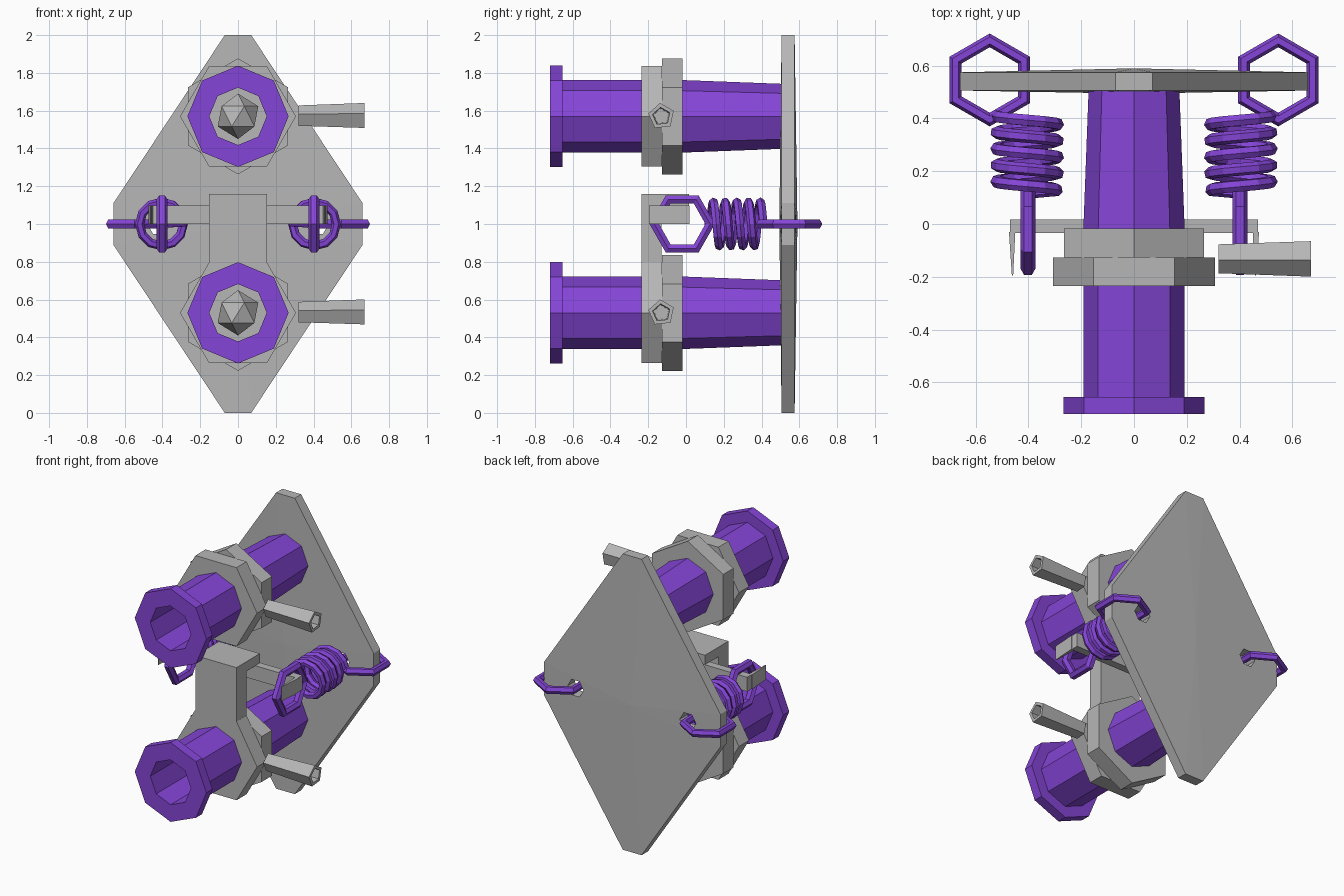
import bpy, bmesh
from math import sin, cos, pi, radians
from mathutils import Vector

cube = bpy.data.objects.get("Cube")
if cube:
    bpy.data.objects.remove(cube, do_unlink=True)


def make_material(name, rgb):
    m = bpy.data.materials.new(name)
    m.use_nodes = True
    m.diffuse_color = (*rgb, 1)
    m.node_tree.nodes["Principled BSDF"].inputs["Base Color"].default_value = (*rgb, 1)
    return m


GREY = make_material("light grey", (0.47, 0.47, 0.47))
PURPLE = make_material("purple", (0.235, 0.06, 0.68))


def finish(name, bm, mat):
    bmesh.ops.recalc_face_normals(bm, faces=bm.faces)
    mesh = bpy.data.meshes.new(name)
    bm.to_mesh(mesh)
    bm.free()
    mesh.materials.append(mat)
    ob = bpy.data.objects.new(name, mesh)
    bpy.context.collection.objects.link(ob)
    return ob


def lathe(name, mat, profile, sides, place, phase=0.0):
    """Spin a closed (radius, distance) profile; place maps (u, v, distance) to a point."""
    bm = bmesh.new()
    rings = []
    for r, d in profile:
        angles = [radians(phase) + 2 * pi * i / sides for i in range(sides)]
        rings.append([bm.verts.new(place(r * cos(a), r * sin(a), d)) for a in angles])
    for a, b in zip(rings, rings[1:] + rings[:1]):
        for i in range(sides):
            j = (i + 1) % sides
            bm.faces.new((a[i], a[j], b[j], b[i]))
    bmesh.ops.remove_doubles(bm, verts=bm.verts, dist=1e-5)
    return finish(name, bm, mat)


def prism(name, mat, outline, low, high, place):
    """Extrude a flat outline; place maps (u, v, height) to a point."""
    bm = bmesh.new()
    a = [bm.verts.new(place(u, v, low)) for u, v in outline]
    b = [bm.verts.new(place(u, v, high)) for u, v in outline]
    bm.faces.new(a)
    bm.faces.new(b)
    for i in range(len(a)):
        j = (i + 1) % len(a)
        bm.faces.new((a[i], a[j], b[j], b[i]))
    return finish(name, bm, mat)


def wire(name, points, radius, closed):
    """Bent wire following the points."""
    curve = bpy.data.curves.new(name, "CURVE")
    curve.dimensions = "3D"
    curve.bevel_depth = radius
    curve.bevel_resolution = 1
    curve.use_fill_caps = True
    spline = curve.splines.new("POLY")
    spline.points.add(len(points) - 1)
    for p, co in zip(spline.points, points):
        p.co = (*co, 1)
    spline.use_cyclic_u = closed
    spline.use_smooth = False
    temp = bpy.data.objects.new(name + "_path", curve)
    bpy.context.collection.objects.link(temp)
    bm = bmesh.new()
    bm.from_mesh(temp.to_mesh())
    temp.to_mesh_clear()
    bpy.data.objects.remove(temp, do_unlink=True)
    for f in bm.faces:
        f.smooth = False
        f.material_index = 0
    return finish(name, bm, PURPLE)


def cut(target, cutter):
    mod = target.modifiers.new("hole", "BOOLEAN")
    mod.object = cutter
    mod.solver = "EXACT"
    bpy.context.view_layer.objects.active = target
    bpy.ops.object.modifier_apply(modifier=mod.name)
    bpy.data.objects.remove(cutter, do_unlink=True)


# Two barrels with flanges, hex collars, inner balls and side handles
for level, zc in (("lower", 0.53), ("upper", 1.57)):
    def along_y(u, v, d, zc=zc):
        return (u, d, zc + v)

    def along_x(u, v, d, zc=zc):
        return (d, u - 0.13, zc + v)

    lathe(level + "_barrel", PURPLE,
          [(0.152, -0.72), (0.268, -0.72), (0.268, -0.655), (0.192, -0.655),
           (0.192, -0.02), (0.172, 0.51), (0.152, 0.51)], 8, along_y)
    for part, y0, y1, phase in (("front", -0.235, -0.127, 0), ("rear", -0.127, -0.018, 30)):
        lathe(f"{level}_{part}_collar", GREY,
              [(0.177, y0), (0.307, y0), (0.307, y1), (0.177, y1)], 6, along_y, phase)
    lathe(level + "_handle", GREY,
          [(0, 0.32), (0.058, 0.32), (0.071, 0.67), (0.048, 0.67), (0.042, 0.4), (0, 0.4)],
          5, along_x, 96)
    bm = bmesh.new()
    bmesh.ops.create_icosphere(bm, subdivisions=1, radius=0.12)
    bmesh.ops.translate(bm, verts=bm.verts, vec=(0, 0.05, zc))
    finish(level + "_ball", bm, GREY)

# Bent bracket rising from the lower collar
prism("bracket", GREY,
      [(-0.235, 0.79), (-0.13, 0.79), (-0.13, 1.095), (0.015, 1.095), (0.015, 1.16), (-0.235, 1.16)],
      -0.153, 0.153, lambda y, z, x: (x, y, z))

# Cross bar under the bracket, with forward tabs at its ends
prism("cross_bar", GREY, [(-0.47, -0.035), (0.47, -0.035), (0.47, 0.018), (-0.47, 0.018)],
      1.0, 1.097, lambda x, y, z: (x, y, z))

# Diamond back plate, slightly domed on both faces
half = [(0.07, 2.0), (0.66, 1.11), (0.66, 0.89), (0.07, 0.0)]
outline = half + [(-x, z) for x, z in reversed(half)]
bm = bmesh.new()
front = [bm.verts.new((x, 0.506, z)) for x, z in outline]
back = [bm.verts.new((x, 0.575, z)) for x, z in outline]
front_mid = bm.verts.new((0, 0.494, 1))
back_mid = bm.verts.new((0, 0.59, 1))
for i in range(len(outline)):
    j = (i + 1) % len(outline)
    bm.faces.new((front[i], front[j], back[j], back[i]))
    bm.faces.new((front[j], front[i], front_mid))
    bm.faces.new((back[i], back[j], back_mid))
plate = finish("back_plate", bm, GREY)

# Springs, hooks, tabs and plate holes on both sides
hexagon = [(cos(i * pi / 3), sin(i * pi / 3)) for i in range(6)]
for side, s in (("left", 1), ("right", -1)):
    cut(plate, prism("hole_cutter", GREY, [(0.42 + 0.06 * u, 1 + 0.06 * v) for u, v in hexagon],
                     0.4, 0.7, lambda x, z, y: (s * x, y, z)))
    prism(side + "_bar_tab", GREY, [(0.474, -0.03), (0.45, -0.03), (0.458, -0.195), (0.463, -0.195)],
          1.0, 1.097, lambda x, y, z: (s * x, y, z))
    wire(side + "_rear_hook",
         [(s * (0.547 + 0.15 * v), 0.546 + 0.15 * u, 1) for u, v in hexagon], 0.026, True)
    wire(side + "_front_hook",
         [(s * 0.402, -0.02 + 0.148 * u, 1 + 0.15 * v) for u, v in hexagon], 0.029, True)
    steps, turns = 12, 4.5
    coil = []
    for i in range(int(steps * turns) + 1):
        a = 2 * pi * i / steps
        coil.append((s * (0.405 - 0.116 * cos(a)), 0.13 + 0.062 * i / steps, 1 + 0.116 * sin(a)))
    wire(side + "_spring", [(s * 0.402, 0.12, 1)] + coil, 0.024, False)
